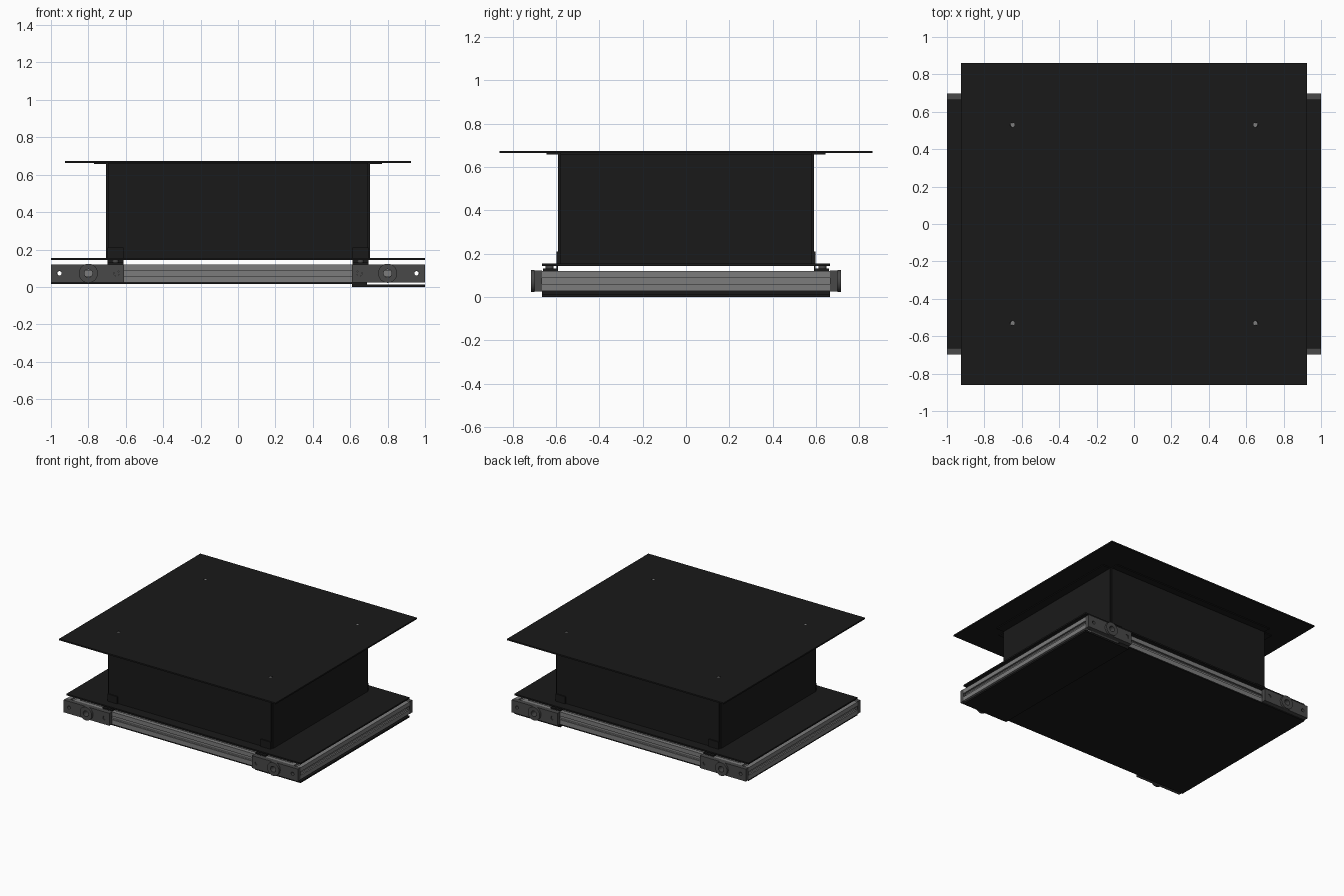
import bpy
from math import pi, sin, cos, radians

if "Cube" in bpy.data.objects:
    bpy.data.objects.remove(bpy.data.objects["Cube"])


def mat(name, v):
    m = bpy.data.materials.new(name)
    m.diffuse_color = (v, v, v, 1)
    m.use_nodes = True
    m.node_tree.nodes["Principled BSDF"].inputs["Base Color"].default_value = m.diffuse_color
    return m


BLACK = mat("black_sheet", 0.01)
DARK = mat("dark_metal", 0.065)
GREY = mat("grey_metal", 0.2)


def rect(x0, x1, y0, y1):
    return [(x0, y0), (x1, y0), (x1, y1), (x0, y1)]


def circle(x, y, r, n=24):
    return [(x + r * cos(2 * pi * i / n), y + r * sin(2 * pi * i / n)) for i in range(n)]


def slab(name, loops, depth, loc, m, rot=(0, 0, 0)):
    """Filled outline (later loops are holes), extruded symmetrically along local z."""
    cu = bpy.data.curves.new(name, 'CURVE')
    cu.dimensions = '2D'
    cu.fill_mode = 'BOTH'
    cu.extrude = depth / 2
    for pts in loops:
        s = cu.splines.new('POLY')
        s.points.add(len(pts) - 1)
        for p, (x, y) in zip(s.points, pts):
            p.co = (x, y, 0, 1)
        s.use_cyclic_u = True
        s.use_smooth = False
    ob = bpy.data.objects.new(name, cu)
    bpy.context.collection.objects.link(ob)
    ob.location = loc
    ob.rotation_euler = [radians(a) for a in rot]
    bpy.ops.object.select_all(action='DESELECT')
    ob.select_set(True)
    bpy.context.view_layer.objects.active = ob
    bpy.ops.object.convert(target='MESH')
    ob = bpy.context.object
    ob.name = name
    ob.data.materials.clear()
    ob.data.materials.append(m)
    bpy.ops.object.mode_set(mode='EDIT')
    bpy.ops.mesh.select_all(action='SELECT')
    bpy.ops.mesh.remove_doubles(threshold=1e-5)
    bpy.ops.mesh.normals_make_consistent(inside=False)
    bpy.ops.object.mode_set(mode='OBJECT')
    bpy.ops.object.shade_smooth_by_angle(angle=radians(30))
    return ob


FRONT = (90, 0, 0)     # outline in x-z, depth along y
ALONG_X = (90, 0, 90)  # outline in y-z, depth along x
ZC = 0.073             # rail centre height

# top plate with four bolt holes and bolts
holes = [(x, y) for x in (-0.65, 0.65) for y in (-0.53, 0.53)]
slab("top_plate", [rect(-0.925, 0.925, -0.862, 0.862)] + [circle(x, y, 0.012) for x, y in holes],
     0.011, (0, 0, 0.669), BLACK)
for x, y in holes:
    slab("top_bolt", [circle(x, y, 0.0115)], 0.01, (0, 0, 0.667), GREY)


# box walls, each folded outwards into a flange under the top plate
def wall_profile(s, p, flange):
    return [(s * (p - 0.01), 0.148), (s * p, 0.148), (s * p, 0.657),
            (s * (p + flange), 0.657), (s * (p + flange), 0.6635), (s * (p - 0.01), 0.6635)]


for s in (-1, 1):
    slab("box_side_wall", [wall_profile(s, 0.705, 0.065)], 1.16, (0, 0, 0), BLACK, FRONT)
    slab("box_end_wall", [wall_profile(s, 0.59, 0.055)], 1.39, (0, 0, 0), BLACK, ALONG_X)

# base tray plate around the box, and the two overlapping floor plates
slab("tray_plate", [rect(-1, 1, -0.665, 0.665), rect(-0.695, 0.695, -0.58, 0.58)],
     0.011, (0, 0, 0.149), BLACK)
slab("floor_plate", [rect(-1, 0.69, -0.665, 0.665)], 0.01, (0, 0, 0.022), BLACK)
slab("floor_hatch", [rect(0.61, 1, -0.665, 0.665)], 0.012, (0, 0, 0.006), BLACK)
slab("hatch_spacer", [rect(0.61, 0.69, -0.665, 0.665)], 0.005, (0, 0, 0.0145), BLACK)

# slotted rail profile: one quarter rotated four times
quarter = [(0.046, -0.046), (0.046, -0.014), (0.034, -0.014), (0.034, -0.028), (0.021, -0.015),
           (0.021, 0.015), (0.034, 0.028), (0.034, 0.014), (0.046, 0.014)]
profile = []
for k in range(4):
    c, d = [(1, 0), (0, 1), (-1, 0), (0, -1)][k]
    profile += [(x * c - y * d, x * d + y * c) for x, y in quarter]
rail = [profile, circle(0, 0, 0.0115, 16)]
for s in (-1, 1):
    slab("side_rail", rail, 1.33, (s * 0.954, 0, ZC), GREY, FRONT)
    slab("front_rail" if s < 0 else "back_rail", rail, 1.816, (0, s * 0.619, ZC), GREY, ALONG_X)

for sx in (-1, 1):
    for sy in (-1, 1):
        # corner joining bracket with bolt and ring-shaped knob
        x0, x1 = sorted((sx * 0.61, sx * 1.0))
        slab("corner_bracket",
             [rect(x0, x1, 0.025, 0.121), circle(sx * 0.955, ZC, 0.012),
              circle(sx * 0.65, ZC, 0.015), circle(sx * 0.8, ZC, 0.022)],
             0.034, (0, sy * 0.682, 0), DARK, FRONT)
        slab("bracket_bolt", [circle(sx * 0.65, ZC, 0.0145)], 0.026, (0, sy * 0.68, 0), DARK, FRONT)
        slab("knob_ring", [circle(sx * 0.8, ZC, 0.051, 32), circle(sx * 0.8, ZC, 0.022)],
             0.016, (0, sy * 0.707, 0), DARK, FRONT)
        # folded clip tying the box to the rail
        clip = [(sy * y, z) for y, z in ((0.59, 0.12), (0.66, 0.12), (0.66, 0.13),
                                         (0.599, 0.13), (0.599, 0.21), (0.59, 0.21))]
        slab("box_clip", [clip], 0.085, (sx * 0.655, 0, 0), BLACK, ALONG_X)
        slab("clip_bolt", [circle(sx * 0.655, sy * 0.63, 0.018)], 0.014, (0, 0, 0.137), DARK)
